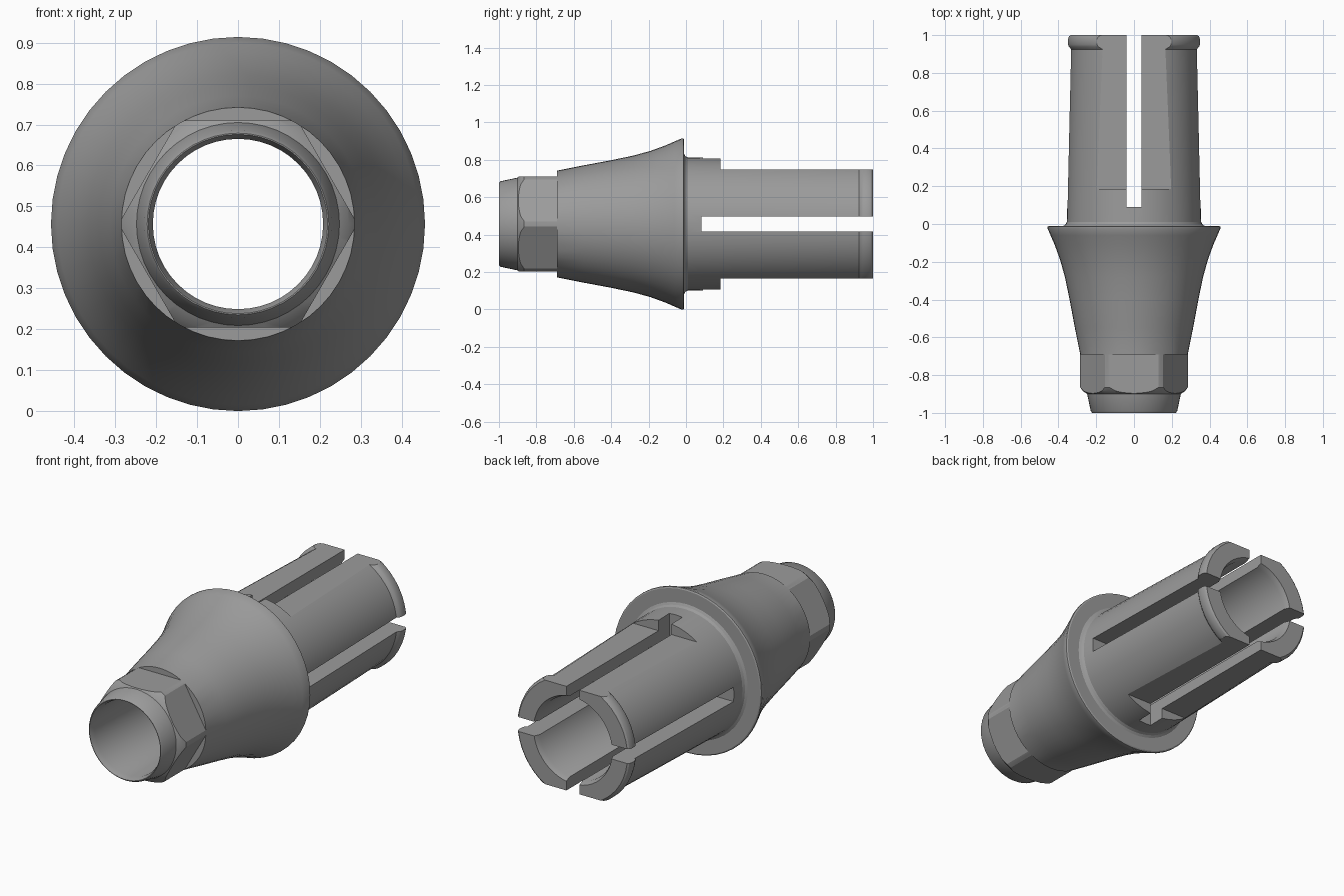
import bpy
import math
from mathutils import Matrix, Vector

default = bpy.data.objects.get("Cube")
if default:
    bpy.data.objects.remove(default, do_unlink=True)

AXIS_Z = 0.457
SEGMENTS = 48

metal = bpy.data.materials.new("grey metal")
metal.use_nodes = True
grey = (0.33, 0.33, 0.33, 1)
metal.diffuse_color = grey
metal.node_tree.nodes["Principled BSDF"].inputs["Base Color"].default_value = grey


def revolve(name, profile):
    """Spin a closed (y, radius) profile around the long axis."""
    verts, faces, n = [], [], len(profile)
    for s in range(SEGMENTS):
        a = math.tau * s / SEGMENTS
        verts += [(r * math.cos(a), y, AXIS_Z + r * math.sin(a)) for y, r in profile]
    for s in range(SEGMENTS):
        t = (s + 1) % SEGMENTS
        for i in range(n):
            j = (i + 1) % n
            faces.append((s * n + i, s * n + j, t * n + j, t * n + i))
    mesh = bpy.data.meshes.new(name)
    mesh.from_pydata(verts, [], faces)
    obj = bpy.data.objects.new(name, mesh)
    bpy.context.collection.objects.link(obj)
    bpy.context.view_layer.objects.active = obj
    obj.select_set(True)
    bpy.ops.object.mode_set(mode='EDIT')
    bpy.ops.mesh.select_all(action='SELECT')
    bpy.ops.mesh.normals_make_consistent(inside=False)
    bpy.ops.object.mode_set(mode='OBJECT')
    return obj


def cut_box(target, low, high, angle=0):
    """Cut away a box given relative to the axis, turned about the axis."""
    low, high = Vector(low), Vector(high)
    bpy.ops.mesh.primitive_cube_add(size=1)
    cutter = bpy.context.object
    cutter.name = "cutter"
    cutter.hide_render = True
    cutter.data.transform(Matrix.Translation((0, 0, AXIS_Z))
                          @ Matrix.Rotation(angle, 4, 'Y')
                          @ Matrix.Translation((low + high) / 2)
                          @ Matrix.Diagonal((*(high - low), 1)))
    mod = target.modifiers.new("cut", 'BOOLEAN')
    mod.operation = 'DIFFERENCE'
    mod.solver = 'EXACT'
    mod.object = cutter
    bpy.context.view_layer.objects.active = target
    bpy.ops.object.modifier_apply(modifier=mod.name)
    bpy.data.objects.remove(cutter, do_unlink=True)


# Outer wall from nose to tail, then the bore back to the nose
outer = [(-1, 0.222), (-0.99, 0.229), (-0.9, 0.248), (-0.885, 0.27), (-0.865, 0.285),
         (-0.69, 0.285), (-0.55, 0.313), (-0.4, 0.341), (-0.28, 0.366), (-0.19, 0.391),
         (-0.11, 0.42), (-0.06, 0.442), (-0.025, 0.457), (-0.014, 0.457),
         (-0.01, 0.45), (-0.01, 0.375), (-0.003, 0.363), (0.01, 0.356),
         (0.5, 0.345), (0.925, 0.335), (0.938, 0.347), (0.95, 0.352),
         (0.98, 0.352), (0.993, 0.347), (1, 0.338)]
bore = [(1, 0.243), (0.97, 0.23), (-0.28, 0.23), (-0.3, 0.208), (-0.97, 0.208), (-1, 0.219)]
body = revolve("sleeve_body", outer + bore)

# Hexagonal drive behind the nose
for k in range(6):
    cut_box(body, (-0.5, -1.2, 0.253), (0.5, -0.69, 0.6), k * math.pi / 3)

# Flats above and below the clamping fingers
for angle in (0, math.pi):
    cut_box(body, (-0.6, 0.185, 0.291), (0.6, 1.2, 0.6), angle)

# Crossed slots that split the tube into four fingers
cut_box(body, (-0.04, 0.09, -0.7), (0.04, 1.2, 0.7))
cut_box(body, (-0.04, 0.082, -0.7), (0.04, 1.2, 0.7), math.pi / 2)

# Finish
body.data.materials.clear()
body.data.materials.append(metal)
bpy.ops.object.select_all(action='DESELECT')
body.select_set(True)
bpy.context.view_layer.objects.active = body
bpy.ops.object.shade_smooth_by_angle(angle=math.radians(25))
